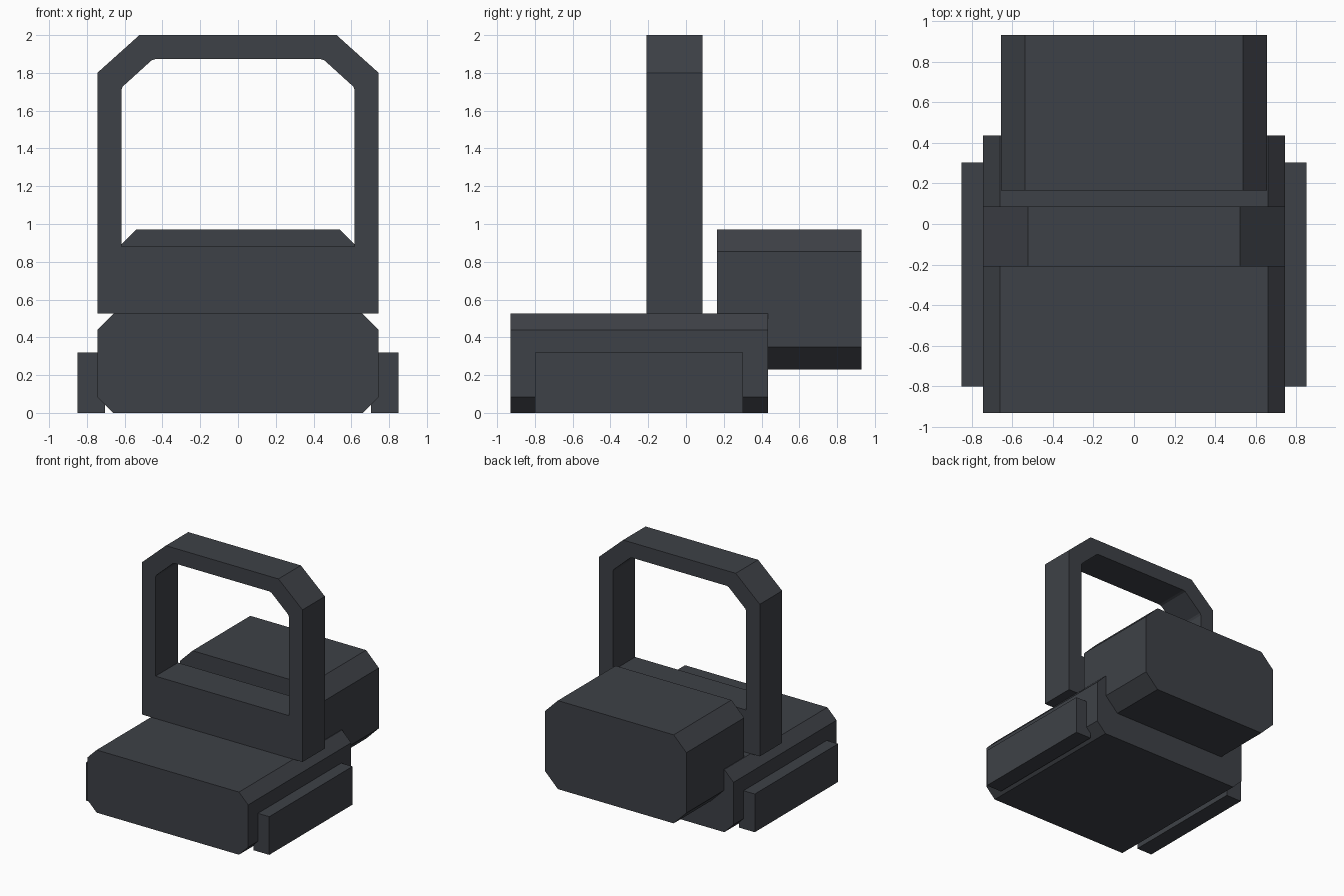
import bpy
import bmesh
import math

if "Cube" in bpy.data.objects:
    bpy.data.objects.remove(bpy.data.objects["Cube"])

slate = bpy.data.materials.new("dark slate")
slate.diffuse_color = (0.048, 0.053, 0.063, 1.0)
slate.use_nodes = True
slate.node_tree.nodes["Principled BSDF"].inputs["Base Color"].default_value = slate.diffuse_color


def prism(name, loops, y0, y1):
    """Extrude closed x-z outlines (the second one is a hole) from y0 to y1."""
    curve = bpy.data.curves.new(name, 'CURVE')
    curve.dimensions = '2D'
    curve.fill_mode = 'BOTH'
    curve.extrude = (y1 - y0) / 2
    for pts in loops:
        spline = curve.splines.new('POLY')
        spline.points.add(len(pts) - 1)
        for p, (x, z) in zip(spline.points, pts):
            p.co = (x, z, 0, 1)
        spline.use_cyclic_u = True
    obj = bpy.data.objects.new(name, curve)
    bpy.context.collection.objects.link(obj)
    obj.rotation_euler = (math.pi / 2, 0, 0)
    obj.location.y = (y0 + y1) / 2
    bpy.ops.object.select_all(action='DESELECT')
    obj.select_set(True)
    bpy.context.view_layer.objects.active = obj
    bpy.ops.object.convert(target='MESH')
    obj = bpy.context.view_layer.objects.active
    # weld the caps to the walls and keep faces flat
    bm = bmesh.new()
    bm.from_mesh(obj.data)
    bmesh.ops.remove_doubles(bm, verts=bm.verts, dist=1e-4)
    bmesh.ops.recalc_face_normals(bm, faces=bm.faces)
    for f in bm.faces:
        f.smooth = False
        f.material_index = 0
    bm.to_mesh(obj.data)
    bm.free()
    obj.data.materials.clear()
    obj.data.materials.append(slate)
    return obj


def mirrored(half):
    """Close a right-hand outline (bottom to top) with its left-hand mirror."""
    return half + [(-x, z) for x, z in reversed(half)]


def octagon(w, z0, z1, c):
    """Box outline with all four corners chamfered."""
    return mirrored([(w - c, z0), (w, z0 + c), (w, z1 - c), (w - c, z1)])


# Main base and raised rear block
prism("base", [octagon(0.745, 0.0, 0.525, 0.085)], -0.93, 0.435)
prism("rear_block", [octagon(0.655, 0.23, 0.972, 0.118)], 0.165, 0.93)

# Upright hoop with a chamfered window opening
outer = mirrored([(0.745, 0.525), (0.745, 1.80), (0.522, 2.0)])
opening = mirrored([(0.618, 0.88), (0.618, 1.71), (0.61, 1.728),
                    (0.458, 1.866), (0.438, 1.873)])
prism("upright_hoop", [outer, opening], -0.21, 0.087)

# Side rails
for side, s in (("left", -1), ("right", 1)):
    prism(side + "_rail", [[(s * 0.705, 0.0), (s * 0.85, 0.0),
                            (s * 0.85, 0.32), (s * 0.705, 0.32)]], -0.80, 0.303)
